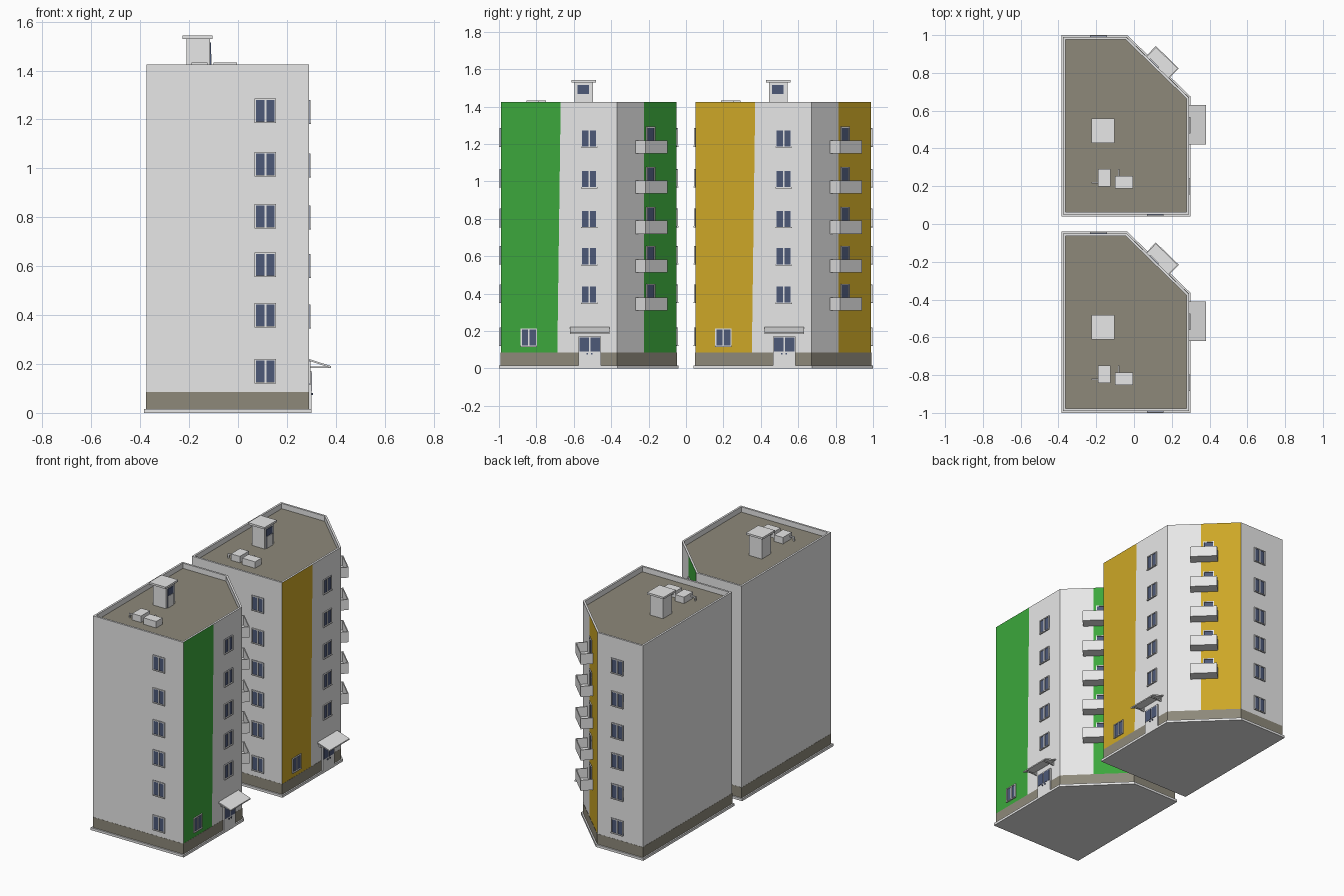
import bpy, bmesh
from mathutils import Matrix, Vector

if "Cube" in bpy.data.objects:
    bpy.data.objects.remove(bpy.data.objects["Cube"])

def material(name, col):
    m = bpy.data.materials.new(name)
    m.diffuse_color = (*col, 1)
    m.use_nodes = True
    m.node_tree.nodes["Principled BSDF"].inputs["Base Color"].default_value = m.diffuse_color
    return m

WALL = material("white_wall", (0.80, 0.80, 0.80))
OLIVE = material("olive_grey", (0.27, 0.25, 0.195))
GLASS = material("blue_glass", (0.075, 0.10, 0.19))
GREEN = material("green_paint", (0.045, 0.39, 0.045))
YELLOW = material("yellow_paint", (0.61, 0.39, 0.02))

def finish(bm, name, mats):
    bmesh.ops.recalc_face_normals(bm, faces=bm.faces)
    me = bpy.data.meshes.new(name)
    bm.to_mesh(me)
    bm.free()
    for m in mats:
        me.materials.append(m)
    ob = bpy.data.objects.new(name, me)
    bpy.context.collection.objects.link(ob)
    return ob

def box(bm, x0, x1, y0, y1, z0, z1, M=Matrix(), mi=0):
    T = Matrix.Translation(((x0 + x1) / 2, (y0 + y1) / 2, (z0 + z1) / 2))
    S = Matrix.Diagonal((x1 - x0, y1 - y0, z1 - z0, 1))
    vs = bmesh.ops.create_cube(bm, size=1, matrix=M @ T @ S)["verts"]
    for f in {f for v in vs for f in v.link_faces}:
        f.material_index = mi

def on_wall(x, y, nx, ny):
    """Local frame on a wall: x along it, y outward, z up."""
    n = Vector((nx, ny, 0)).normalized()
    M = Matrix.Identity(4)
    M.col[0][:3] = (n.y, -n.x, 0)
    M.col[1][:3] = n
    M.col[3][:3] = (x, y, 0)
    return M

def outset(pts, d):
    """Grow (or shrink) a counter-clockwise outline."""
    out = []
    for i, p in enumerate(pts):
        a, b = p - pts[i - 1], pts[(i + 1) % len(pts)] - p
        n1 = Vector((a.y, -a.x)).normalized()
        n2 = Vector((b.y, -b.x)).normalized()
        out.append(p + (n1 + n2) * d / (1 + n1.dot(n2)))
    return out

def prism(name, pts, z0, z1, mat):
    bm = bmesh.new()
    f = bm.faces.new([bm.verts.new((p.x, p.y, z0)) for p in pts])
    top = bmesh.ops.extrude_face_region(bm, geom=[f])["geom"]
    bmesh.ops.translate(bm, vec=(0, 0, z1 - z0),
                        verts=[v for v in top if isinstance(v, bmesh.types.BMVert)])
    return finish(bm, name, [mat])

def window(bm, M, z0, z1, w=0.088, panes=2):
    """Glass plate behind a protruding frame with a mullion."""
    h, t = w / 2, 0.006
    box(bm, -h, h, -0.002, 0.002, z0, z1, M, 1)
    box(bm, -h, h, 0, 0.007, z1 - t, z1, M)
    box(bm, -h, h, 0, 0.009, z0, z0 + t, M)
    for s in (-1, 1):
        box(bm, s * (h - t / 2) - t / 2, s * (h - t / 2) + t / 2, 0, 0.007, z0 + t, z1 - t, M)
    if panes == 2:
        box(bm, -0.004, 0.004, 0, 0.006, z0 + t, z1 - t, M)

TOP, BAND, ROOF = 1.425, 0.085, 1.39
LEVELS = (0.12, 0.35, 0.555, 0.755, 0.967, 1.185)
BALCONIES = (0.31, 0.512, 0.72, 0.935, 1.15)
CA, CB = Vector((0.29, -0.37)), Vector((-0.04, -0.05))   # ends of the angled wall
CDIR = (CA - CB).normalized()
CN = (-CDIR.y, CDIR.x)

def building(tag, paint, dy):
    D = Vector((0, dy))
    raw = [Vector((-0.375, -0.99)), Vector((0.29, -0.99)), Vector((0.29, -0.688)), CA,
           CB + CDIR * 0.25, CB, Vector((-0.375, -0.05))]
    pts = [p + D for p in raw]
    n = len(pts)

    # base slab and dark plinth band
    prism(tag + "_base_slab", outset(pts, 0.01), 0, 0.016, WALL)
    prism(tag + "_plinth", outset(pts, 0.001), 0.016, BAND, OLIVE)

    # walls with painted bays, parapet and sunken roof
    bm = bmesh.new()
    inner = outset(pts, -0.013)
    ring = lambda ps, z: [bm.verts.new((p.x, p.y, z)) for p in ps]
    lo, hi = ring(pts, BAND), ring(pts, TOP)
    ihi, ilo = ring(inner, TOP), ring(inner, ROOF)
    hi[2].co.y += 0.018
    for i in range(n):
        j = (i + 1) % n
        f = bm.faces.new((lo[i], lo[j], hi[j], hi[i]))
        f.material_index = 1 if i in (1, 4) else 0
        bm.faces.new((hi[i], hi[j], ihi[j], ihi[i]))
        bm.faces.new((ihi[i], ihi[j], ilo[j], ilo[i]))
    bm.faces.new(ilo).material_index = 2
    bm.faces.new(lo[::-1])
    finish(bm, tag + "_walls", [WALL, paint, OLIVE])

    # windows on the front, back and right walls
    bm = bmesh.new()
    for z in LEVELS:
        window(bm, on_wall(0.112, -0.99 + dy, 0, -1), z, z + 0.1)
        window(bm, on_wall(-0.188, -0.05 + dy, 0, 1), z, z + 0.1)
        y = -0.84 if z == LEVELS[0] else -0.518
        window(bm, on_wall(0.29, y + dy, 1, 0), z - 0.004, z + 0.094)
    finish(bm, tag + "_windows", [WALL, GLASS])

    # balconies: open trays, each with a door behind
    bal, doors = bmesh.new(), bmesh.new()
    c = CB + CDIR * 0.23 + D
    d = CB + CDIR * 0.203 + D
    M, MD = on_wall(*c, *CN), on_wall(*d, *CN)
    for z in BALCONIES:
        w, dep, t, h = 0.085, 0.074, 0.006, 0.07
        box(bal, -w, w, 0, dep, z, z + t, M)
        box(bal, -w, w, dep - t, dep, z + t, z + h, M)
        for s in (-w, w - t):
            box(bal, s, s + t, 0, dep - t, z + t, z + h, M)
        window(doors, MD, z + t, z + 0.143, 0.066, 1)
    finish(bal, tag + "_balconies", [WALL])
    finish(doors, tag + "_balcony_doors", [WALL, GLASS])

    # entrance door with two glazed leaves and handles
    bm = bmesh.new()
    M = on_wall(0.29, -0.515 + dy, 1, 0)
    box(bm, -0.06, 0.06, 0, 0.011, 0, 0.172, M)
    for s in (-1, 1):
        box(bm, s * 0.029 - 0.025, s * 0.029 + 0.025, 0.011, 0.013, 0.09, 0.165, M, 1)
        box(bm, s * 0.012 - 0.004, s * 0.012 + 0.004, 0.011, 0.016, 0.074, 0.082, M, 1)
    finish(bm, tag + "_entrance", [WALL, GLASS])

    # sloping entrance canopy with triangular brackets
    bm = bmesh.new()
    slope = Matrix(((1, 0, 0, 0), (0, 1, 0, 0), (0, -0.33, 1, 0), (0, 0, 0, 1)))
    box(bm, -0.105, 0.105, 0, 0.09, 0.213, 0.221, M @ slope)
    for s in (-0.085, 0.079):
        box(bm, s, s + 0.006, 0, 0.085, 0.184, 0.19, M)
        box(bm, s, s + 0.006, 0, 0.006, 0.184, 0.215, M)
    finish(bm, tag + "_canopy", [WALL])

    # stair housing on the roof with cap and glazed door
    bm = bmesh.new()
    S = Matrix.Translation((0, dy, 0))
    box(bm, -0.21, -0.115, -0.595, -0.498, ROOF, 1.53, S)
    box(bm, -0.226, -0.104, -0.612, -0.482, 1.53, 1.543, S)
    box(bm, -0.115, -0.111, -0.58, -0.518, ROOF, 1.515, S, 1)
    box(bm, -0.111, -0.109, -0.58, -0.518, ROOF, 1.468, S)
    finish(bm, tag + "_stair_housing", [WALL, GLASS])

    # roof vent boxes with bent pipes
    bm = bmesh.new()
    box(bm, -0.19, -0.125, -0.842, -0.748, ROOF, 1.433, S)
    box(bm, -0.10, -0.005, -0.853, -0.787, ROOF, 1.433, S)
    box(bm, -0.226, -0.19, -0.826, -0.817, 1.41, 1.419, S)
    box(bm, -0.226, -0.217, -0.826, -0.817, ROOF, 1.41, S)
    box(bm, -0.085, -0.076, -0.787, -0.75, 1.41, 1.419, S)
    box(bm, -0.085, -0.076, -0.759, -0.75, ROOF, 1.41, S)
    finish(bm, tag + "_roof_vents", [WALL])

building("green_block", GREEN, 0)
building("yellow_block", YELLOW, 1.04)
